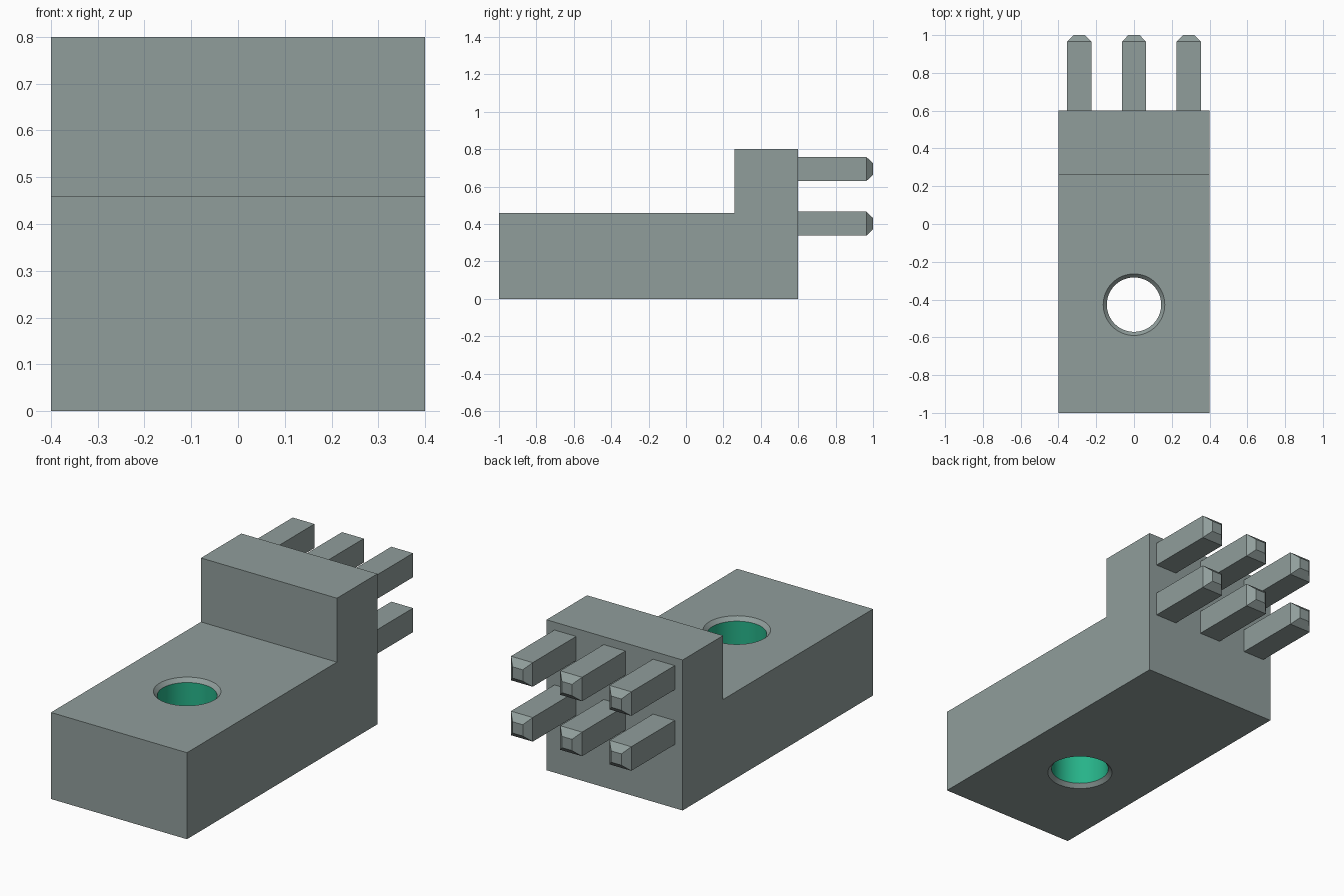
import bpy, bmesh
from math import radians
from mathutils import Matrix, Vector

cube = bpy.data.objects.get("Cube")
if cube:
    bpy.data.objects.remove(cube, do_unlink=True)


def material(name, rgb):
    mat = bpy.data.materials.new(name)
    mat.use_nodes = True
    mat.diffuse_color = (*rgb, 1)
    mat.node_tree.nodes["Principled BSDF"].inputs["Base Color"].default_value = (*rgb, 1)
    return mat


GREY = material("grey", (0.28, 0.34, 0.33))
GREEN = material("green", (0.02, 0.45, 0.25))


def add_object(name, bm, *mats):
    bmesh.ops.recalc_face_normals(bm, faces=bm.faces)
    mesh = bpy.data.meshes.new(name)
    bm.to_mesh(mesh)
    bm.free()
    obj = bpy.data.objects.new(name, mesh)
    bpy.context.collection.objects.link(obj)
    for mat in mats:
        mesh.materials.append(mat)
    return obj


# Stepped block: side profile (y, z) extruded across the width
HALF_WIDTH, STEP_Z = 0.4, 0.46
profile = [(-1, 0), (0.6, 0), (0.6, 0.8), (0.26, 0.8), (0.26, STEP_Z), (-1, STEP_Z)]
bm = bmesh.new()
side = bm.faces.new([bm.verts.new((-HALF_WIDTH, y, z)) for y, z in profile])
extruded = bmesh.ops.extrude_face_region(bm, geom=[side])["geom"]
bmesh.ops.translate(bm, vec=(2 * HALF_WIDTH, 0, 0),
                    verts=[v for v in extruded if isinstance(v, bmesh.types.BMVert)])
block = add_object("stepped_block", bm, GREY, GREEN)

# Hole cutter: lathed profile with a flare at each end
HOLE_Y, BORE, FLARE, DEPTH, OVER = -0.427, 0.144, 0.163, 0.02, 0.02
flare_out = FLARE + (FLARE - BORE) * OVER / DEPTH
outline = [(0, -OVER), (flare_out, -OVER), (BORE, DEPTH),
           (BORE, STEP_Z - DEPTH), (flare_out, STEP_Z + OVER), (0, STEP_Z + OVER)]
bm = bmesh.new()
points = [bm.verts.new((r, HOLE_Y, z)) for r, z in outline]
edges = [bm.edges.new(pair) for pair in zip(points, points[1:])]
bmesh.ops.spin(bm, geom=points + edges, cent=(0, HOLE_Y, 0), axis=(0, 0, 1),
               angle=radians(360), steps=64, use_duplicate=False)
bmesh.ops.remove_doubles(bm, verts=bm.verts, dist=0.0001)
cutter = add_object("hole_cutter", bm, GREY)
cutter.hide_render = True

cut = block.modifiers.new("hole", "BOOLEAN")
cut.operation, cut.solver, cut.object = "DIFFERENCE", "EXACT", cutter
bpy.context.view_layer.objects.active = block
bpy.ops.object.modifier_apply(modifier=cut.name)
bpy.data.objects.remove(cutter, do_unlink=True)

# Green bore wall: upright faces close to the hole axis
axis = Vector((0, HOLE_Y))
for face in block.data.polygons:
    near = (face.center.xy - axis).length < FLARE
    face.material_index = int(near and abs(face.normal.z) < 0.1)

bpy.ops.object.select_all(action="DESELECT")
block.select_set(True)
bpy.ops.object.shade_smooth_by_angle(angle=radians(30))


# Square pins with tapered tips, in two rows of three
def add_pin(name, x, z):
    half, tip_half = 0.064, 0.03
    bm = bmesh.new()
    rings = []
    for y, h in ((0.59, half), (0.965, half), (1.0, tip_half)):
        rings.append([bm.verts.new((x + sx * h, y, z + sz * h))
                      for sx, sz in ((-1, -1), (1, -1), (1, 1), (-1, 1))])
    for a, b in zip(rings, rings[1:]):
        for i in range(4):
            j = (i + 1) % 4
            bm.faces.new((a[i], a[j], b[j], b[i]))
    bm.faces.new(rings[0])
    bm.faces.new(rings[-1])
    add_object(name, bm, GREY)


for row, z in (("lower", 0.402), ("upper", 0.694)):
    for column, x in (("right", -0.29), ("middle", 0), ("left", 0.29)):
        add_pin(f"{row}_{column}_pin", x, z)
